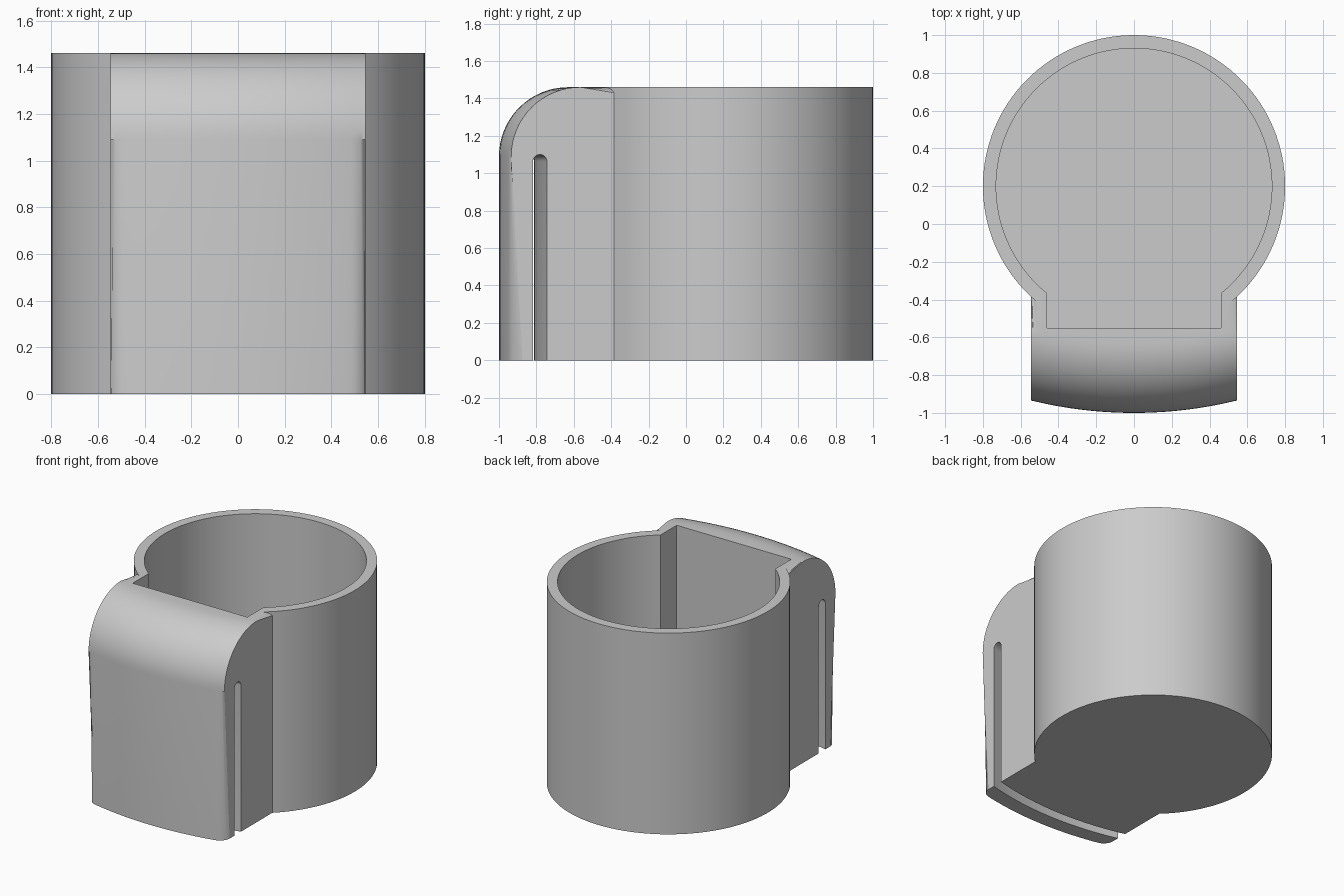
import bpy, bmesh, math

if "Cube" in bpy.data.objects:
    bpy.data.objects.remove(bpy.data.objects["Cube"], do_unlink=True)

HEIGHT, CY, R_OUT, WALL = 1.46, 0.2, 0.8, 0.07
HALF_W, ARC_R, EDGE_R = 0.545, 2.3, 0.06

grey = bpy.data.materials.new("plain grey")
grey.use_nodes = True
grey.diffuse_color = (0.6, 0.6, 0.6, 1)
grey.node_tree.nodes["Principled BSDF"].inputs["Base Color"].default_value = (0.6, 0.6, 0.6, 1)


def finish(bm, name):
    bmesh.ops.recalc_face_normals(bm, faces=bm.faces)
    mesh = bpy.data.meshes.new(name)
    bm.to_mesh(mesh)
    bm.free()
    mesh.materials.append(grey)
    obj = bpy.data.objects.new(name, mesh)
    bpy.context.collection.objects.link(obj)
    return obj


def cylinder(name, radius, z0, z1):
    bm = bmesh.new()
    bmesh.ops.create_cone(bm, cap_ends=True, segments=128, radius1=radius, radius2=radius, depth=z1 - z0)
    bmesh.ops.translate(bm, verts=bm.verts, vec=(0, CY, (z0 + z1) / 2))
    return finish(bm, name)


def box(name, x, y0, y1, z0, z1):
    bm = bmesh.new()
    bmesh.ops.create_cube(bm, size=1)
    bmesh.ops.scale(bm, verts=bm.verts, vec=(2 * x, y1 - y0, z1 - z0))
    bmesh.ops.translate(bm, verts=bm.verts, vec=(0, (y0 + y1) / 2, (z0 + z1) / 2))
    return finish(bm, name)


def arc(cy, cz, r, a0, a1, n):
    angles = [math.radians(a0 + (a1 - a0) * i / n) for i in range(n + 1)]
    return [(cy + r * math.cos(a), cz + r * math.sin(a)) for a in angles]


def bowed_sweep(name, profile, xs, radius, flat_y, round_ends=0):
    """Sweep a (y, z) profile across x, bowing everything in front of flat_y."""
    bm = bmesh.new()
    rings = []
    for x in xs:
        sag = radius - math.sqrt(radius * radius - x * x)
        rings.append([bm.verts.new((x, y + (sag if y < flat_y else 0), z)) for y, z in profile])
    n = len(profile)
    for a, b in zip(rings, rings[1:]):
        for i in range(n):
            j = (i + 1) % n
            bm.faces.new((a[i], a[j], b[j], b[i]))
    caps = [bm.faces.new(rings[0]), bm.faces.new(rings[-1])]
    if round_ends:
        # Round the front and top rim, leaving the base and hidden back sharp
        rim = [e for cap in caps for e in cap.edges
               if max(v.co.z for v in e.verts) > 0.01
               and min(v.co.y for v in e.verts) < flat_y]
        bmesh.ops.bevel(bm, geom=rim, offset=round_ends, segments=6, profile=0.5, affect='EDGES')
    return finish(bm, name)


def combine(target, tool, operation):
    mod = target.modifiers.new(tool.name, 'BOOLEAN')
    mod.operation, mod.object, mod.solver = operation, tool, 'EXACT'
    bpy.context.view_layer.objects.active = target
    bpy.ops.object.modifier_apply(modifier=mod.name)
    bpy.data.objects.remove(tool, do_unlink=True)


# Round cup body
holder = cylinder("cup_holder_body", R_OUT, 0, HEIGHT)

# Front block with bowed face and large rounded top
big = 0.37
front_profile = [(-0.2, 0), (-1, 0)] + arc(-1 + big, HEIGHT - big, big, 180, 90, 16) + [(-0.2, HEIGHT)]
columns = [-HALF_W] + [-0.45 + 0.9 * i / 16 for i in range(17)] + [HALF_W]
block = bowed_sweep("front_block", front_profile, columns, ARC_R, -0.5, EDGE_R)
combine(holder, block, 'UNION')

# Cup cavity and its square front pocket
combine(holder, cylinder("cavity_cutter", R_OUT - WALL, WALL, HEIGHT + 0.2), 'DIFFERENCE')
combine(holder, box("pocket_cutter", 0.46, -0.55, 0.1, WALL, HEIGHT + 0.2), 'DIFFERENCE')

# Belt slot, open at the base, following the bowed face
half = 0.0375
slot_y = -0.85
slot_profile = [(slot_y + half, -0.1), (slot_y - half, -0.1)] + arc(slot_y, 1.1 - half, half, 180, 0, 10)
slot_columns = [-0.65 + 1.3 * i / 26 for i in range(27)]
combine(holder, bowed_sweep("slot_cutter", slot_profile, slot_columns, ARC_R - 0.12, 0), 'DIFFERENCE')

# Smooth curved walls with crisp rims
bpy.ops.object.select_all(action='DESELECT')
holder.select_set(True)
bpy.context.view_layer.objects.active = holder
bpy.ops.object.shade_smooth_by_angle(angle=math.radians(30))
